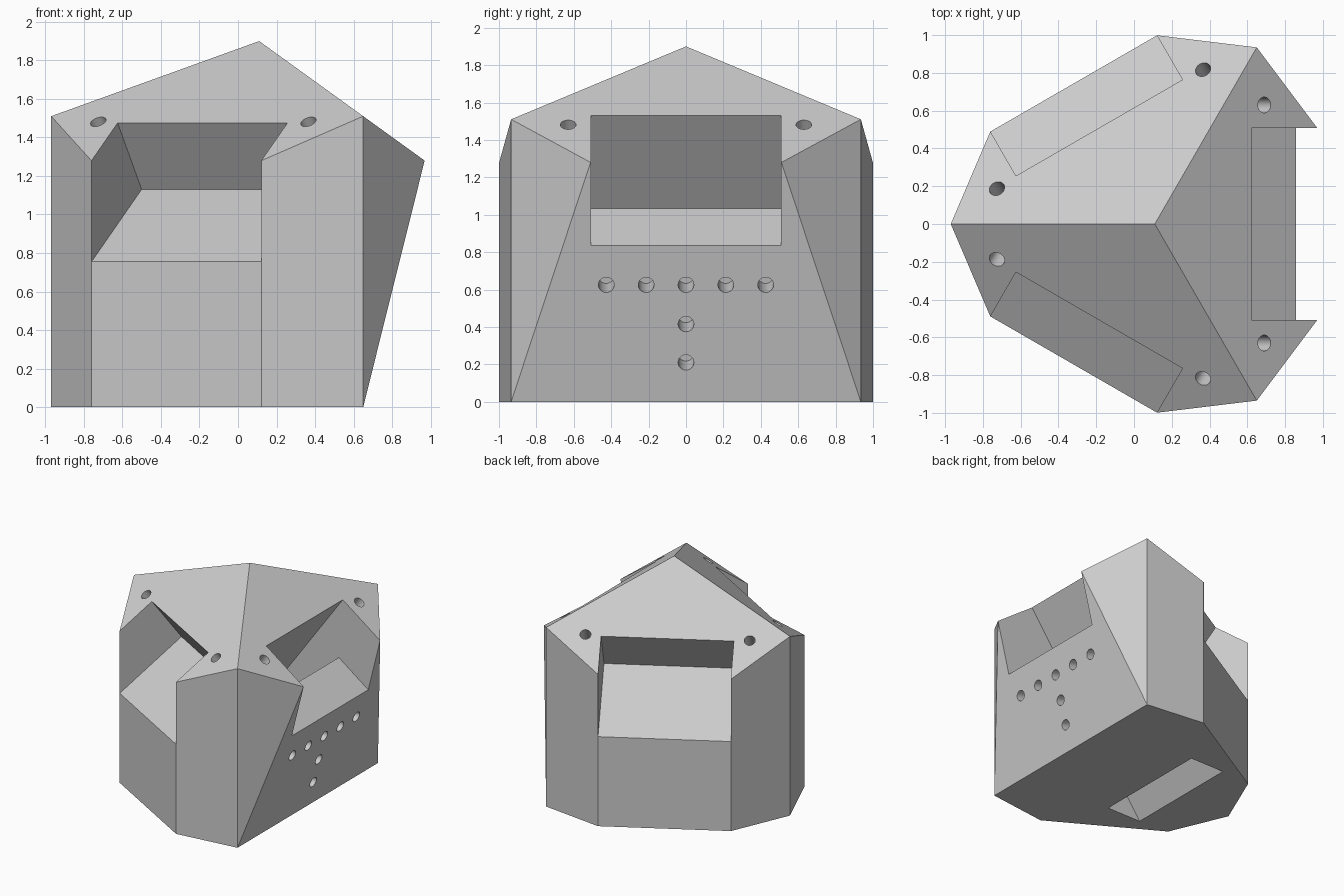
import bpy, bmesh
from math import radians, atan, sin, cos
from mathutils import Vector, Matrix

AXIS_X = 0.11              # vertical axis through the peak
PEAK, SLOPE = 1.90, 0.722  # roof height and fall per unit outward
FACE, HALF = 0.859, 0.51   # distance and half width of the three sides
TILT = atan(SLOPE)
UP = Vector((sin(TILT), cos(TILT)))     # roof normal in the (out, z) plane
OUT = Vector((cos(TILT), -sin(TILT)))   # down the roof in the (out, z) plane

old = bpy.data.objects.get("Cube")
if old:
    bpy.data.objects.remove(old, do_unlink=True)


def sector(angle):
    """Frame whose x points outward through one of the three sides."""
    return Matrix.Translation((AXIS_X, 0, 0)) @ Matrix.Rotation(radians(angle), 4, 'Z')


def make_object(name, bm):
    mesh = bpy.data.meshes.new(name)
    bmesh.ops.recalc_face_normals(bm, faces=bm.faces)
    bm.to_mesh(mesh)
    bm.free()
    obj = bpy.data.objects.new(name, mesh)
    bpy.context.collection.objects.link(obj)
    return obj


def add_prism(bm, profile, frame, half):
    """Extrude an (out, z) profile across a side."""
    base = [bm.verts.new(frame @ Vector((p[0], -half, p[1]))) for p in profile]
    face = bm.faces.new(base)
    ext = bmesh.ops.extrude_face_region(bm, geom=[face])["geom"]
    moved = [v for v in ext if isinstance(v, bmesh.types.BMVert)]
    shift = frame.to_3x3() @ Vector((0, 2 * half, 0))
    bmesh.ops.translate(bm, verts=moved, vec=shift)


def add_hole(bm, centre, direction, radius=0.042, depth=0.2):
    """Blind round hole, drilled against the given direction."""
    turn = Vector(direction).to_track_quat('Z', 'Y').to_matrix().to_4x4()
    bmesh.ops.create_cone(bm, cap_ends=True, segments=32, radius1=radius,
                          radius2=radius, depth=2 * depth,
                          matrix=Matrix.Translation(centre) @ turn)


# Body: convex block with a three-sided roof and one overhanging side
bm = bmesh.new()
eave = PEAK - SLOPE * FACE
corner_z = PEAK - SLOPE * 0.54
points = [(AXIS_X, 0, PEAK), (-0.97, 0, 0), (-0.97, 0, corner_z)]
for side in (-1, 1):
    points += [(0.65, side * 0.935, 0), (0.65, side * 0.935, corner_z),
               (AXIS_X + FACE, side * HALF, eave)]
for angle in (120, 240):
    for v in (-HALF, HALF):
        points += [sector(angle) @ Vector((FACE, v, z)) for z in (0, eave)]
for p in points:
    bm.verts.new(p)
bmesh.ops.convex_hull(bm, input=bm.verts)
bmesh.ops.dissolve_limit(bm, angle_limit=radians(2), verts=bm.verts, edges=bm.edges)
body = make_object("body", bm)

# Cutters: two closed notches, one slot through to the base, and the holes
bm = bmesh.new()
cut_half = HALF - 0.001
inner = Vector((0.339, 1.13))
for angle in (120, 240):
    add_prism(bm, [inner, inner + OUT, inner + OUT + UP, inner + UP],
              sector(angle), cut_half)

ledge = Vector((0.474, 1.034))
rim = Vector((0.51, 1.53))
add_prism(bm, [rim - UP * 2.2, ledge - UP * 1.6, ledge, ledge + OUT * 0.8,
               ledge + OUT * 0.8 + UP, rim + UP * 0.6], sector(0), cut_half)

# Roof holes, a pair on each slope
for angle in (0, 120, 240):
    frame = sector(angle)
    for v in (-0.63, 0.63):
        add_hole(bm, frame @ Vector((0.58, v, PEAK - SLOPE * 0.58)),
                 frame.to_3x3() @ Vector((UP.x, 0, UP.y)))

# Holes in the overhanging side, arranged as a T
lean = (AXIS_X + FACE - 0.65) / eave
spots = [(i * 0.213, 0.625) for i in range(-2, 3)] + [(0, 0.415), (0, 0.21)]
for y, z in spots:
    add_hole(bm, (0.65 + lean * z, y, z), (1, 0, -lean))
cutter = make_object("cutter", bm)
cutter.hide_render = True

# Cut the body
cut = body.modifiers.new("cut", 'BOOLEAN')
cut.operation = 'DIFFERENCE'
cut.solver = 'EXACT'
cut.object = cutter
bpy.ops.object.select_all(action='DESELECT')
body.select_set(True)
bpy.context.view_layer.objects.active = body
bpy.ops.object.modifier_apply(modifier=cut.name)
bpy.data.objects.remove(cutter, do_unlink=True)
bpy.ops.object.shade_smooth_by_angle(angle=radians(15))

# Single grey colour
grey = bpy.data.materials.new("light_grey")
grey.use_nodes = True
colour = (0.6, 0.6, 0.6, 1)
grey.diffuse_color = colour
grey.node_tree.nodes["Principled BSDF"].inputs["Base Color"].default_value = colour
body.data.materials.clear()
body.data.materials.append(grey)
